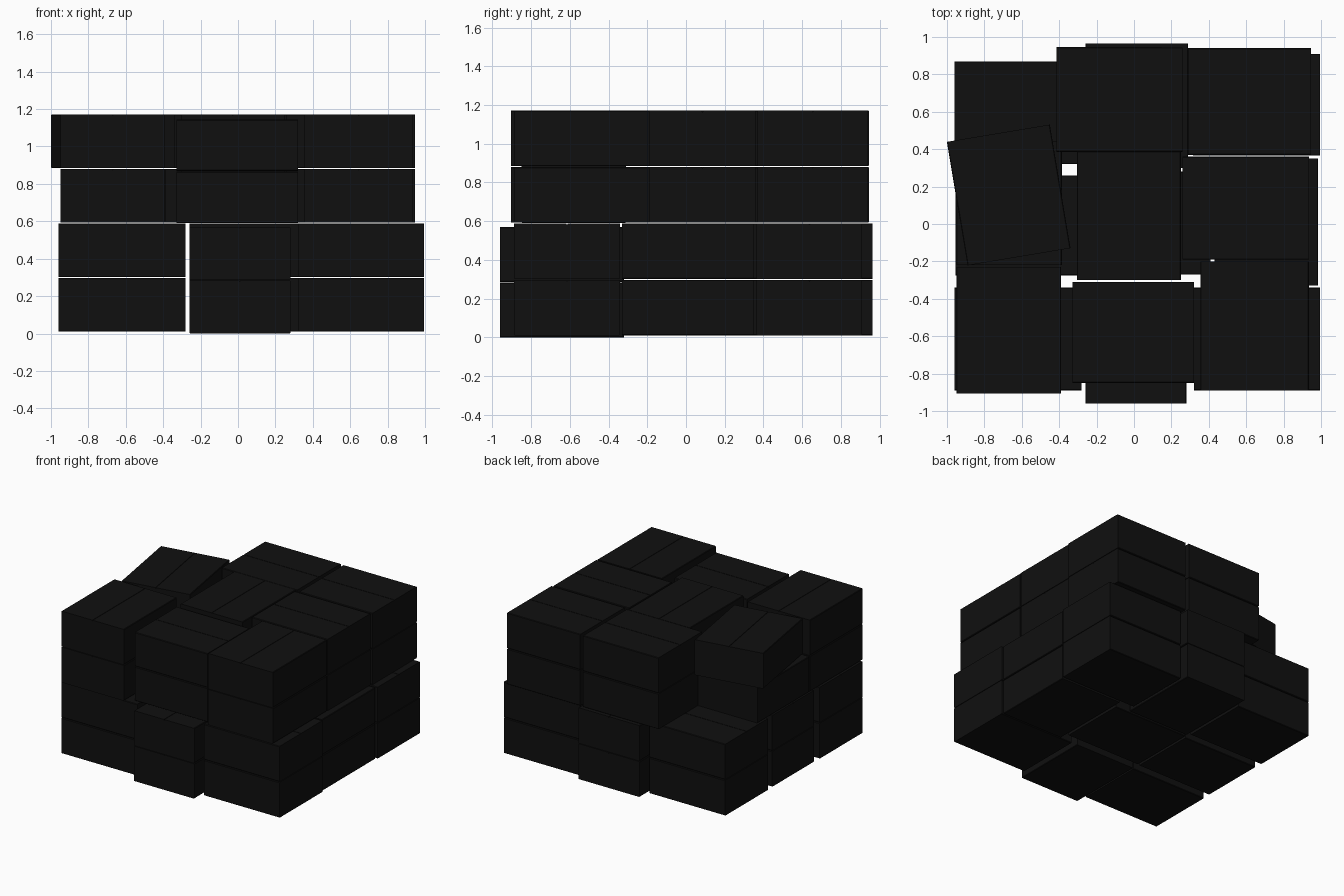
import bpy, bmesh
from math import radians, pi
from mathutils import Matrix

if "Cube" in bpy.data.objects:
    bpy.data.objects.remove(bpy.data.objects["Cube"])

black = bpy.data.materials.new("dark_cardboard")
black.diffuse_color = (0.005, 0.005, 0.005, 1)
black.use_nodes = True
black.node_tree.nodes["Principled BSDF"].inputs["Base Color"].default_value = black.diffuse_color


def carton(name, x0, x1, y0, y1, z0, z1, turn=0):
    """Closed carton: end profile with a flap seam in the top, extruded along the long side."""
    lx, ly, h = x1 - x0, y1 - y0, z1 - z0
    width, length = min(lx, ly), max(lx, ly)
    w, s, d, c = width / 2, 0.002, 0.006, 0.004
    profile = [(-w + c, 0), (w - c, 0), (w, c), (w, h - c), (w - c, h), (s, h), (s, h - d),
               (-s, h - d), (-s, h), (-w + c, h), (-w, h - c), (-w, c)]
    bm = bmesh.new()
    end = bm.faces.new([bm.verts.new((x, -length / 2, z)) for x, z in profile])
    side = bmesh.ops.extrude_face_region(bm, geom=[end])
    moved = [v for v in side["geom"] if isinstance(v, bmesh.types.BMVert)]
    bmesh.ops.translate(bm, verts=moved, vec=(0, length, 0))
    bmesh.ops.recalc_face_normals(bm, faces=bm.faces)
    if lx > ly:
        bm.transform(Matrix.Rotation(pi / 2, 4, 'Z'))
    mesh = bpy.data.meshes.new(name)
    bm.to_mesh(mesh)
    bm.free()
    mesh.materials.append(black)
    ob = bpy.data.objects.new(name, mesh)
    ob.location = ((x0 + x1) / 2, (y0 + y1) / 2, z0)
    ob.rotation_euler.z = radians(turn)
    bpy.context.collection.objects.link(ob)


# footprints (x0, x1, y0, y1) of the lower two layers
lower = {
    "front_left": (-0.96, -0.28, -0.89, -0.34),
    "front_middle": (-0.26, 0.28, -0.96, -0.32),
    "front_right": (0.32, 0.995, -0.89, -0.34),
    "middle_left": (-0.955, -0.28, -0.275, 0.26),
    "centre": (-0.26, 0.41, -0.27, 0.28),
    "middle_right": (0.43, 0.985, -0.33, 0.35),
    "back_left": (-0.96, -0.28, 0.32, 0.87),
    "back_middle": (-0.26, 0.29, 0.30, 0.965),
    "back_right": (0.315, 0.995, 0.365, 0.91),
}
# footprints of the upper two layers, back left corner empty
upper = {
    "front_left": (-0.95, -0.39, -0.905, -0.23),
    "front_middle": (-0.33, 0.32, -0.85, -0.31),
    "front_right": (0.355, 0.935, -0.89, -0.20),
    "middle_left": (-0.95, -0.385, -0.22, 0.44),
    "centre": (-0.305, 0.25, -0.30, 0.385),
    "middle_right": (0.26, 0.935, -0.19, 0.36),
    "back_middle": (-0.415, 0.26, 0.385, 0.945),
    "back_right": (0.29, 0.945, 0.37, 0.94),
}

for layer in range(4):
    for place, (x0, x1, y0, y1) in (lower if layer < 2 else upper).items():
        z0, z1 = 0.01 + 0.2915 * layer, 0.297 + 0.2915 * layer
        # the front middle cartons are slightly shorter
        if place == "front_middle":
            z0 = (0.0, 0.287, 0.59, 0.869)[layer]
            z1 = z0 + (0.283 if layer < 2 else 0.275)
        # the top carton on the left side sits askew
        if layer == 3 and place == "middle_left":
            carton("skewed_carton", -0.949, -0.391, -0.18, 0.49, z0, z1, 9.5)
        else:
            carton(f"carton_{place}_layer_{layer + 1}", x0, x1, y0, y1, z0, z1)
